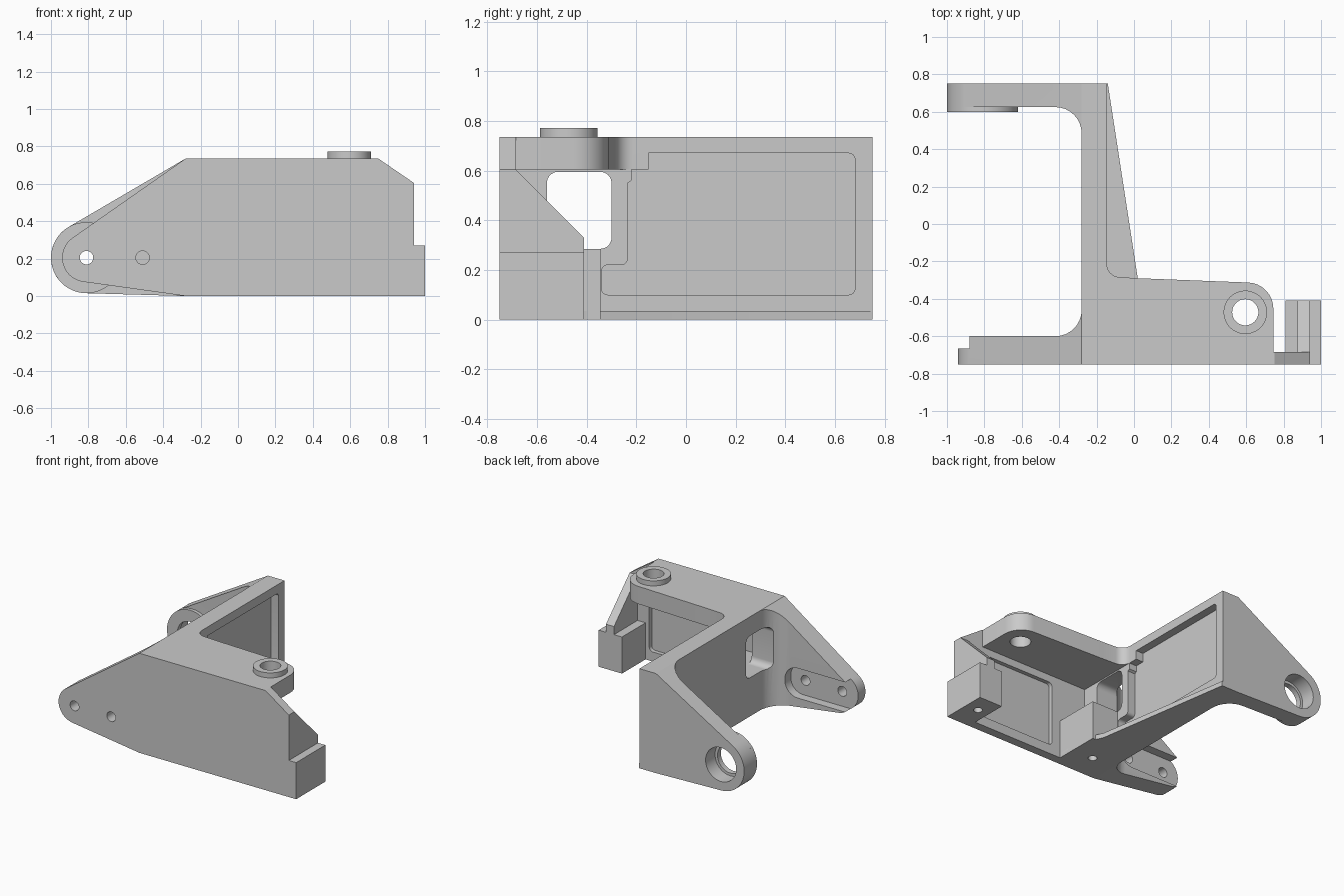
import bpy, bmesh, math
from mathutils import Vector

cube = bpy.data.objects.get("Cube")
if cube:
    bpy.data.objects.remove(cube, do_unlink=True)

grey = bpy.data.materials.new("plain grey")
grey.use_nodes = True
grey.diffuse_color = (0.59, 0.59, 0.59, 1)
grey.node_tree.nodes["Principled BSDF"].inputs["Base Color"].default_value = grey.diffuse_color


def rounded(points, steps=8):
    """Outline in which a third value on a point is its corner radius."""
    out = []
    for i, p in enumerate(points):
        corner = Vector(p[:2])
        if len(p) < 3:
            out.append(corner)
            continue
        a = (Vector(points[i - 1][:2]) - corner).normalized()
        b = (Vector(points[(i + 1) % len(points)][:2]) - corner).normalized()
        half = a.angle(b) / 2
        centre = corner + (a + b).normalized() * p[2] / math.sin(half)
        start = (corner + a * p[2] / math.tan(half) - centre).normalized()
        end = (corner + b * p[2] / math.tan(half) - centre).normalized()
        for k in range(steps + 1):
            out.append(centre + start.slerp(end, k / steps).normalized() * p[2])
    return out


def rect(u0, u1, v0, v1, *radius):
    return [(u0, v0, *radius), (u1, v0, *radius), (u1, v1, *radius), (u0, v1, *radius)]


def circle(u, v, r, n=48):
    return [(u + r * math.cos(math.tau * k / n), v + r * math.sin(math.tau * k / n)) for k in range(n)]


def prism(name, outline, axis, low, high):
    """Extrude an outline along an axis between two levels."""
    place = {"x": lambda p, w: (w, p[0], p[1]),
             "y": lambda p, w: (p[0], w, p[1]),
             "z": lambda p, w: (p[0], p[1], w)}[axis]
    bm = bmesh.new()
    pts = rounded(outline)
    lower = [bm.verts.new(place(p, low)) for p in pts]
    upper = [bm.verts.new(place(p, high)) for p in pts]
    bm.faces.new(lower)
    bm.faces.new(upper)
    for i in range(len(pts)):
        j = (i + 1) % len(pts)
        bm.faces.new((lower[i], lower[j], upper[j], upper[i]))
    bmesh.ops.recalc_face_normals(bm, faces=bm.faces)
    mesh = bpy.data.meshes.new(name)
    bm.to_mesh(mesh)
    bm.free()
    mesh.materials.append(grey)
    obj = bpy.data.objects.new(name, mesh)
    bpy.context.collection.objects.link(obj)
    return obj


def combine(obj, operation, *shape):
    """Cut or trim an object with a prism, then discard the prism."""
    tool = prism("cutter", *shape)
    tool.hide_render = True
    bpy.context.view_layer.objects.active = obj
    mod = obj.modifiers.new("boolean", "BOOLEAN")
    mod.operation, mod.object, mod.solver = operation, tool, "EXACT"
    bpy.ops.object.modifier_apply(modifier=mod.name)
    bpy.data.objects.remove(tool, do_unlink=True)


PIVOT = Vector((-0.81, 0.205))
TOP, PLATE = 0.735, 0.605


def arm_side(r):
    """Side outline of an arm: round nose with tangents to the web."""
    def tangent(target, sign):
        d = Vector(target) - PIVOT
        return math.atan2(d.y, d.x) + sign * math.acos(r / d.length)
    start = tangent((-0.28, TOP), 1)
    end = tangent((-0.28, 0), -1) + math.tau
    nose = [PIVOT + r * Vector((math.cos(t), math.sin(t)))
            for t in (start + (end - start) * k / 24 for k in range(25))]
    return [(0, 0), (0, TOP), (-0.28, TOP)] + [tuple(p) for p in nose] + [(-0.28, 0)]


# Front half of the web with the front arm
front = prism("front_arm_and_web", [(-1.1, -0.75), (-0.145, -0.75), (-0.145, 0), (-0.28, 0),
                                    (-0.28, -0.6, 0.14), (-1.1, -0.6)], "z", -0.1, 0.9)
combine(front, "INTERSECT", arm_side(0.13), "y", -1, 1)
slot = [(-1.2, 0.095), (-0.39, 0.095, 0.1), (-0.39, 0.315, 0.1), (-1.2, 0.315)]
combine(front, "DIFFERENCE", slot, "y", -0.665, -0.5)
for x in (-0.81, -0.51):
    combine(front, "DIFFERENCE", circle(x, 0.205, 0.036), "y", -0.9, -0.5)
combine(front, "DIFFERENCE", rect(-0.56, -0.3, 0.285, 0.595, 0.045), "x", -0.5, 0)

# Back half of the web with the back arm and its bored boss
back = prism("back_arm_and_web", [(-0.145, 0), (-0.145, 0.75), (-1.1, 0.75), (-1.1, 0.625),
                                  (-0.28, 0.625, 0.14), (-0.28, 0)], "z", -0.1, 0.9)
combine(back, "INTERSECT", arm_side(0.19), "y", -1, 1)
pivot_boss = prism("pivot_boss", circle(*PIVOT, 0.19), "y", 0.6, 0.625)
for part in (back, pivot_boss):
    combine(part, "DIFFERENCE", circle(*PIVOT, 0.105), "y", 0.5, 0.9)
combine(back, "DIFFERENCE", circle(*PIVOT, 0.125), "y", 0.64, 0.9)

# Stepped pocket on the outer side of the web
pocket = [(-0.34, 0.1, 0.025), (0.68, 0.1, 0.025), (0.68, 0.67, 0.025), (-0.22, 0.67, 0.025),
          (-0.22, 0.56), (-0.235, 0.55), (-0.235, 0.22, 0.025), (-0.34, 0.22, 0.025)]
for half in (front, back):
    combine(half, "DIFFERENCE", pocket, "x", -0.205, 0.1)

# Tapered flange along the foot of the web, and the block under the window
flange = prism("web_foot_flange", [(-0.2, -0.75), (0.07, -0.75), (0.07, -0.4), (0.02, -0.29),
                                   (-0.14, 0.75), (-0.2, 0.75)], "z", 0, 0.035)
lower = prism("lower_block", rect(-0.25, 0.07, -0.75, -0.345), "z", 0, 0.285)
for part in (flange, lower, front):
    combine(part, "DIFFERENCE", circle(-0.1, -0.55, 0.03), "z", -0.1, 0.12)

# Front wall with a shallow inner panel
wall = prism("front_wall", [(-0.28, 0), (0.94, 0), (0.94, PLATE), (0.75, TOP), (-0.28, TOP)],
             "y", -0.75, -0.685)
combine(wall, "DIFFERENCE", rect(0.14, 0.78, 0.07, 0.55, 0.03), "y", -0.715, -0.5)

# Top plate with a rounded end and bored boss
plate = prism("top_plate", [(-0.28, -0.75), (0.745, -0.75), (0.745, -0.318, 0.14), (0.02, -0.29),
                            (-0.145, -0.28, 0.07), (-0.145, -0.15), (-0.28, -0.15)], "z", PLATE, TOP)
boss = prism("plate_boss", circle(0.595, -0.472, 0.116), "z", 0.7, 0.772)
for part in (plate, boss):
    combine(part, "DIFFERENCE", circle(0.595, -0.472, 0.07), "z", 0.5, 0.9)

# End block and the sloping gusset behind the wall
block = prism("end_block", rect(0.81, 1.0, -0.75, -0.41), "z", 0, 0.27)
combine(block, "DIFFERENCE", circle(0.9, -0.55, 0.03), "z", -0.1, 0.12)
prism("end_gusset", [(-0.75, 0.1), (-0.41, 0.1), (-0.41, 0.33), (-0.685, PLATE), (-0.75, PLATE)],
      "x", 0.875, 0.94)

# Smooth the curved walls and keep the machined edges crisp
for obj in bpy.context.collection.objects:
    if obj.type == "MESH" and grey.name in obj.data.materials:
        bpy.ops.object.select_all(action="DESELECT")
        obj.select_set(True)
        bpy.context.view_layer.objects.active = obj
        bpy.ops.object.shade_smooth_by_angle(angle=math.radians(30))
